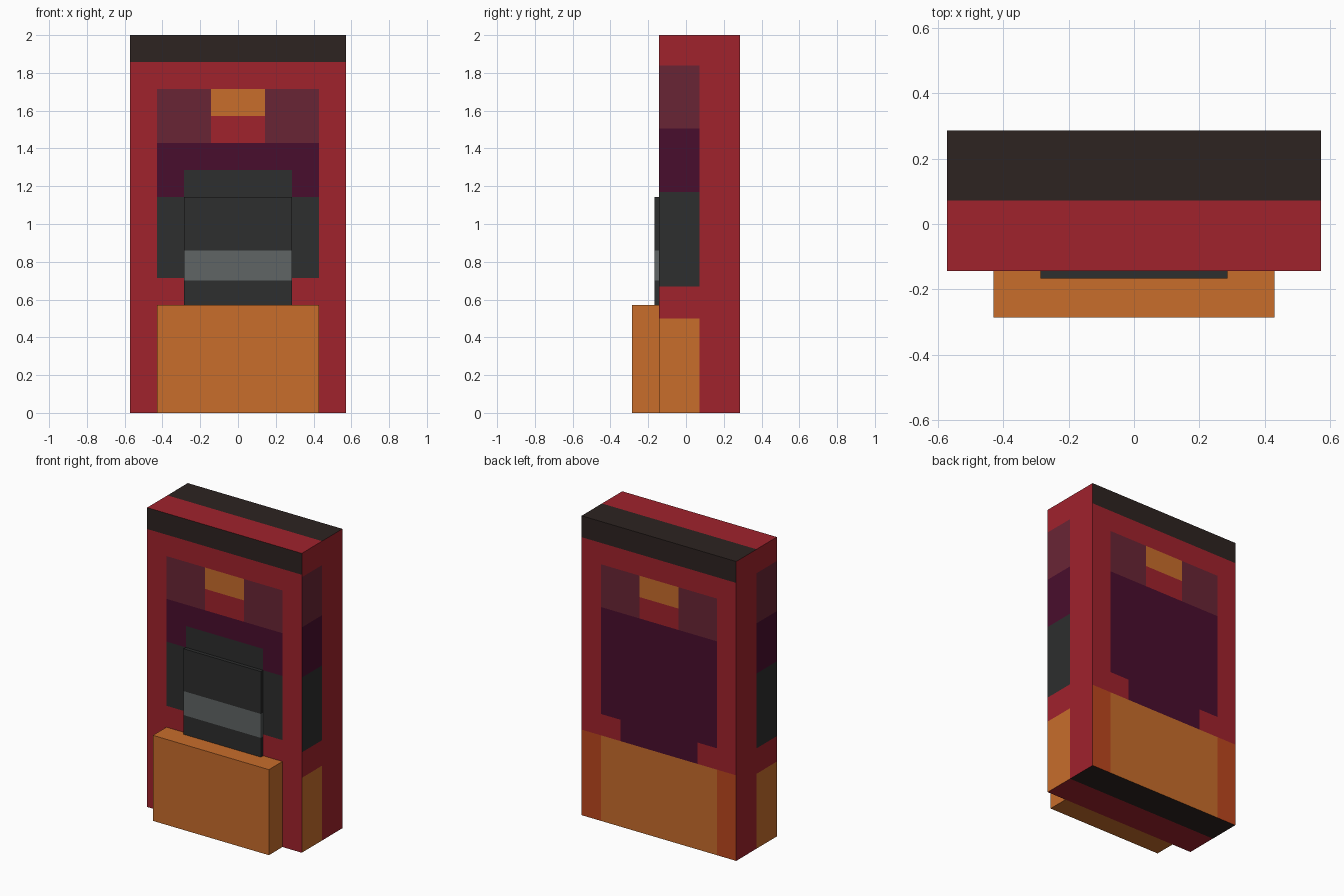
import bpy
import bmesh
from mathutils import Vector

cube = bpy.data.objects.get("Cube")
if cube:
    bpy.data.objects.remove(cube, do_unlink=True)

U = 1 / 7  # design module: the cabinet is 8 x 3 x 14 modules


def linear(c):
    c /= 255
    return c / 12.92 if c <= 0.04045 else ((c + 0.055) / 1.055) ** 2.4


PALETTE = {
    "red": (160, 34, 44), "soot": (45, 35, 33), "plum": (105, 37, 53),
    "dark purple": (73, 13, 45), "charcoal": (45, 46, 46),
    "grey": (96, 101, 101), "orange": (200, 109, 43), "rust": (188, 71, 29),
}
NAMES = list(PALETTE)
MATERIALS = []
for name, rgb in PALETTE.items():
    mat = bpy.data.materials.new(name)
    mat.use_nodes = True
    colour = (*[linear(c) for c in rgb], 1)
    mat.diffuse_color = colour
    mat.node_tree.nodes["Principled BSDF"].inputs["Base Color"].default_value = colour
    MATERIALS.append(mat)


def painted_box(name, low, high, cuts, rule):
    """Box scored along the given planes, each face coloured by rule(centre, normal)."""
    bm = bmesh.new()
    bmesh.ops.create_cube(bm, size=1)
    for v in bm.verts:
        v.co = [lo + (c + 0.5) * (hi - lo) for lo, hi, c in zip(low, high, v.co)]
    for axis, values in enumerate(cuts):
        normal = Vector([float(i == axis) for i in range(3)])
        for value in values:
            bmesh.ops.bisect_plane(bm, geom=bm.verts[:] + bm.edges[:] + bm.faces[:],
                                   dist=1e-5, plane_co=normal * value, plane_no=normal)
    bm.normal_update()
    for f in bm.faces:
        f.material_index = NAMES.index(rule(f.calc_center_median(), f.normal))
    mesh = bpy.data.meshes.new(name)
    bm.to_mesh(mesh)
    bm.free()
    for mat in MATERIALS:
        mesh.materials.append(mat)
    obj = bpy.data.objects.new(name, mesh)
    bpy.context.collection.objects.link(obj)
    return obj


def upper_panel(x, z):
    """Lamp and plum corners shared by the front and back."""
    if x > U:
        return "plum"
    return "orange" if z > 11 * U else "red"


def side_colour(y, z):
    if y > U / 2 or z > 1.84:
        return "red"
    if z > 1.505:
        return "plum"
    if z > 1.17:
        return "dark purple"
    if z > 0.67:
        return "charcoal"
    return "orange" if z < 0.5 else "red"


def cabinet_colour(p, n):
    x, z = abs(p.x), p.z
    if abs(n.z) > 0.5:                       # top and underside
        return "soot" if p.y > U / 2 else "red"
    if abs(n.x) > 0.5:                       # flanks
        return side_colour(p.y, z)
    if z > 13 * U:
        return "soot"
    if n.y > 0 and z < 4 * U:                # back skirting
        return "orange" if x < 3 * U else "rust"
    if x > 3 * U or z > 12 * U or z < 4 * U:
        return "red"
    if z > 10 * U:
        return upper_panel(x, z)
    if z < 5 * U and x > 2 * U:
        return "red"
    if n.y > 0:                              # back panel
        return "dark purple"
    return "charcoal" if z < (9 if x < 2 * U else 8) * U else "dark purple"


# Main cabinet with its painted panels
painted_box("cabinet", (-4 * U, -U, 0), (4 * U, 2 * U, 2),
            ([k * U for k in (-3, -2, -1, 1, 2, 3)], [U / 2],
             [k * U for k in (4, 5, 8, 9, 10, 11, 12, 13)]
             + [0.5, 0.67, 1.17, 1.505, 1.84]),
            cabinet_colour)

# Projecting plinth at the foot
painted_box("plinth", (-3 * U, -2 * U, 0), (3 * U, -U, 4 * U), (),
            lambda p, n: "orange")

# Thin raised door with a grey band
painted_box("door", (-2 * U, -0.167, 4 * U), (2 * U, -U, 8 * U),
            ([], [], [0.7, 0.86]),
            lambda p, n: "grey" if 0.7 < p.z < 0.86 and abs(n.z) < 0.5 else "charcoal")
